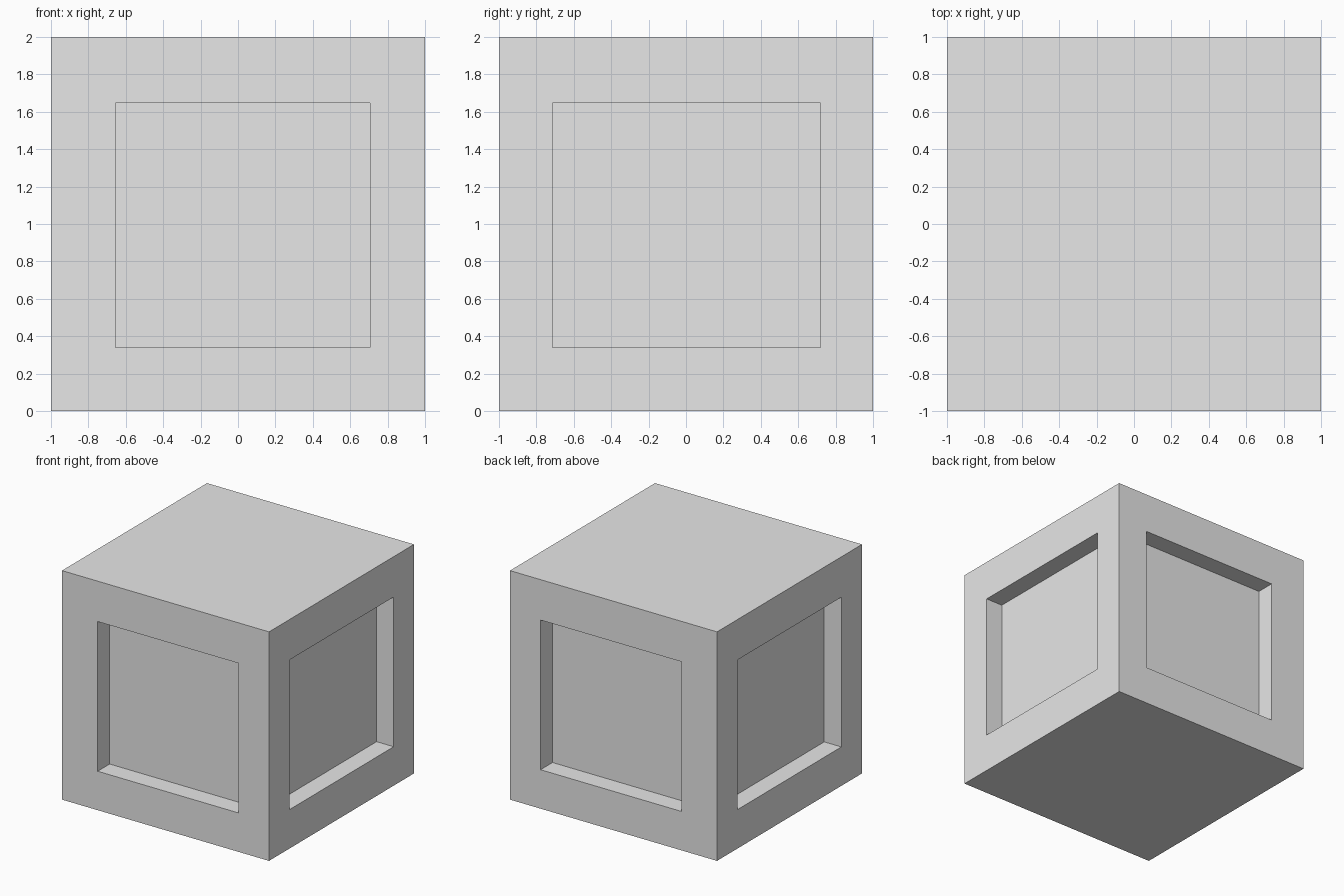
import bpy
import bmesh
from mathutils import Vector

# Remove the default cube
default = bpy.data.objects.get("Cube")
if default:
    bpy.data.objects.remove(default, do_unlink=True)

DEPTH = 0.165
# Edges of the recesses along each axis, low and high
RECESS = ((-0.655, 0.705), (-0.715, 0.72), (0.34, 1.647))


def make_material(name, rgb):
    mat = bpy.data.materials.new(name)
    mat.use_nodes = True
    colour = (*rgb, 1.0)
    mat.diffuse_color = colour
    mat.node_tree.nodes["Principled BSDF"].inputs["Base Color"].default_value = colour
    return mat


def cut_recess(bm, face):
    """Inset one side face, fit it to the recess edges and push it inward."""
    normal = face.normal.copy()
    bmesh.ops.inset_individual(bm, faces=[face], thickness=0.3)
    across = 1 if abs(normal.x) > 0.5 else 0
    for v in face.verts:
        v.co[across] = RECESS[across][int(v.co[across] > 0)]
        v.co.z = RECESS[2][int(v.co.z > 1)]
    # A second inset of zero width makes the recess walls
    bmesh.ops.inset_individual(bm, faces=[face], thickness=0.0)
    for v in face.verts:
        v.co -= normal * DEPTH


# Block with a recessed panel in each of its four sides
bm = bmesh.new()
bmesh.ops.create_cube(bm, size=2.0)
bmesh.ops.translate(bm, verts=bm.verts, vec=Vector((0, 0, 1)))
bm.normal_update()
for side in [f for f in bm.faces if abs(f.normal.z) < 0.5]:
    cut_recess(bm, side)
bmesh.ops.recalc_face_normals(bm, faces=bm.faces)

mesh = bpy.data.meshes.new("recessed_block")
bm.to_mesh(mesh)
bm.free()
mesh.materials.append(make_material("light_grey", (0.8, 0.8, 0.8)))
block = bpy.data.objects.new("recessed_block", mesh)
bpy.context.collection.objects.link(block)
